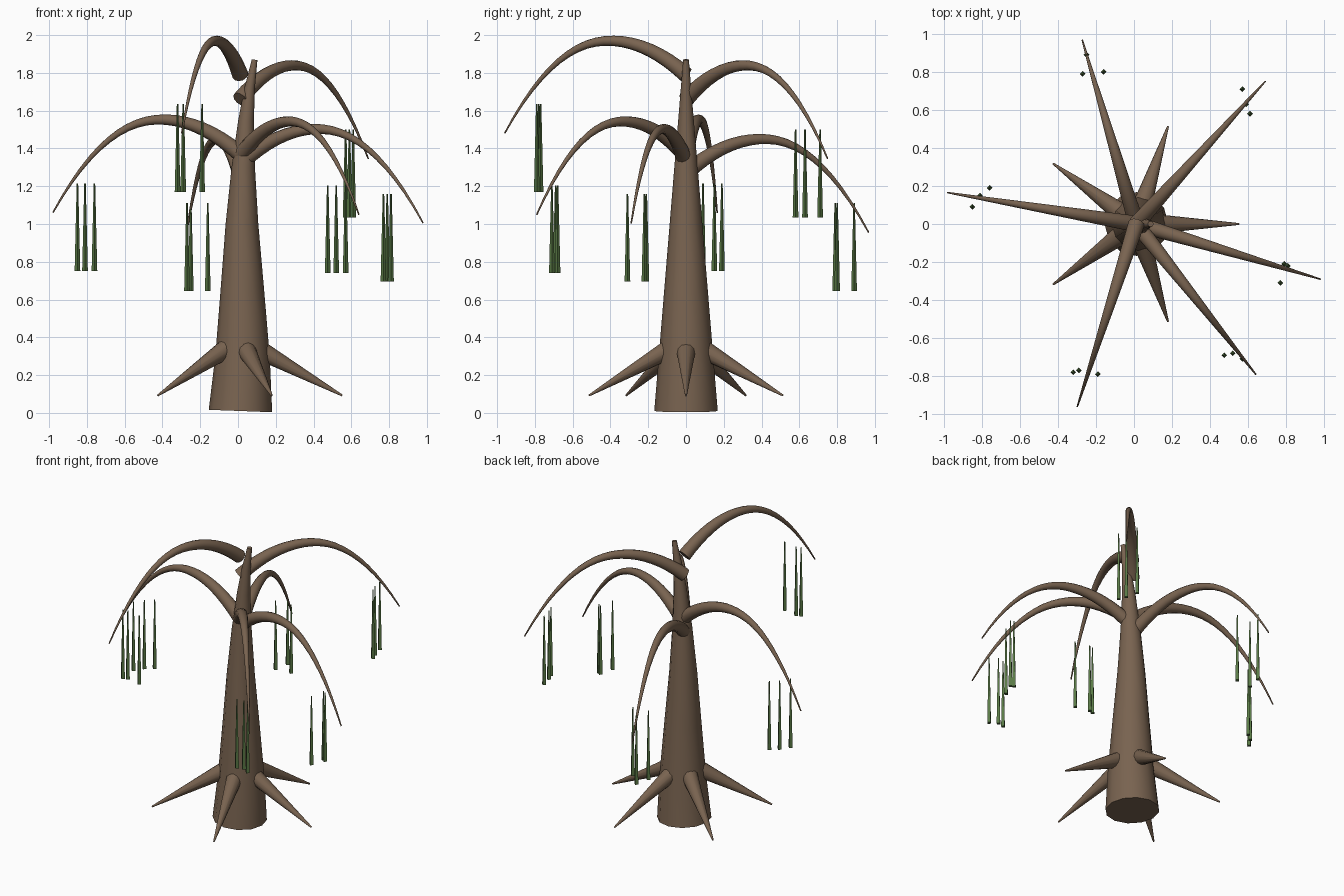
import bpy, math
from mathutils import Vector

if "Cube" in bpy.data.objects:
    bpy.data.objects.remove(bpy.data.objects["Cube"])


def material(name, rgb):
    m = bpy.data.materials.new(name)
    m.diffuse_color = (*rgb, 1)
    m.use_nodes = True
    m.node_tree.nodes["Principled BSDF"].inputs["Base Color"].default_value = m.diffuse_color
    return m


bark = material("bark", (0.19, 0.125, 0.08))
leaf = material("leaf", (0.10, 0.19, 0.06))


def tube(name, pts, radii):
    """Capped round tube along a path, converted to a mesh."""
    cu = bpy.data.curves.new(name, 'CURVE')
    cu.dimensions = '3D'
    cu.bevel_depth = 1.0
    cu.bevel_resolution = 4
    cu.use_fill_caps = True
    sp = cu.splines.new('POLY')
    sp.points.add(len(pts) - 1)
    for p, co, r in zip(sp.points, pts, radii):
        p.co = (*co, 1)
        p.radius = r
    ob = bpy.data.objects.new(name, cu)
    bpy.context.collection.objects.link(ob)
    bpy.ops.object.select_all(action='DESELECT')
    bpy.context.view_layer.objects.active = ob
    ob.select_set(True)
    bpy.ops.object.convert(target='MESH')
    ob = bpy.context.object
    ob.data.materials.append(bark)
    bpy.ops.object.shade_smooth_by_angle(angle=math.radians(40))
    return ob


# Trunk: gently leaning, tapering to a thin top
trunk = [(0.013, 0.01), (0.024, 0.3), (0.023, 0.65), (0.021, 1.0),
         (0.028, 1.3), (0.043, 1.55), (0.062, 1.72), (0.088, 1.87)]
tube("trunk", [(x, 0, z) for x, z in trunk],
     [0.168 - 0.153 * (z - 0.01) / 1.86 for x, z in trunk])

# Roots: five cones around the base
for i in range(5):
    a = math.radians(72 * i)
    d = Vector((math.cos(a), math.sin(a), 0))
    c = Vector((0.012, 0, 0))
    tube(f"root_{i + 1}", [c + d * 0.08 + Vector((0, 0, 0.345)),
                           c + d * 0.54 + Vector((0, 0, 0.092))], [0.054, 0.005])

# Branches: start z, peak z, tip, then strand bottom z and strand positions
branches = [
    (1.66, 1.84, (0.69, 0.75, 1.345), 1.035, [(0.57, 0.71), (0.59, 0.63), (0.61, 0.58)]),
    (1.79, 1.97, (-0.298, -0.96, 1.48), 1.17, [(-0.32, -0.78), (-0.29, -0.77), (-0.19, -0.79)]),
    (1.27, 1.45, (-0.272, 0.967, 0.955), 0.645, [(-0.27, 0.79), (-0.25, 0.89), (-0.16, 0.80)]),
    (1.37, 1.553, (-0.98, 0.165, 1.06), 0.75, [(-0.85, 0.09), (-0.81, 0.15), (-0.76, 0.19)]),
    (1.36, 1.543, (0.64, -0.79, 1.05), 0.74, [(0.475, -0.69), (0.52, -0.68), (0.57, -0.71)]),
    (1.32, 1.503, (0.98, -0.29, 1.005), 0.695, [(0.77, -0.31), (0.79, -0.21), (0.81, -0.22)]),
]
PEAK, N, LENGTH = 0.42, 20, 0.465
for b, (z0, zp, tip, zs, strands) in enumerate(branches):
    pts, radii = [], []
    for i in range(N + 1):
        s = i / N
        if s < PEAK:
            z = zp - (zp - z0) * ((PEAK - s) / PEAK) ** 2
        else:
            z = zp - (zp - tip[2]) * ((s - PEAK) / (1 - PEAK)) ** 2.1
        pts.append((0.012 + (tip[0] - 0.012) * s, tip[1] * s, z))
        radii.append(0.043 + (0.004 - 0.043) * s)
    tube(f"branch_{b + 1}", pts, radii)
    # Hanging strands: slim four-sided cones
    for k, (x, y) in enumerate(strands):
        bpy.ops.mesh.primitive_cone_add(vertices=4, radius1=0.015, radius2=0.004,
                                        depth=LENGTH, location=(x, y, zs + LENGTH / 2))
        ob = bpy.context.object
        ob.name = f"leaf_strand_{b + 1}_{k + 1}"
        ob.data.materials.append(leaf)
